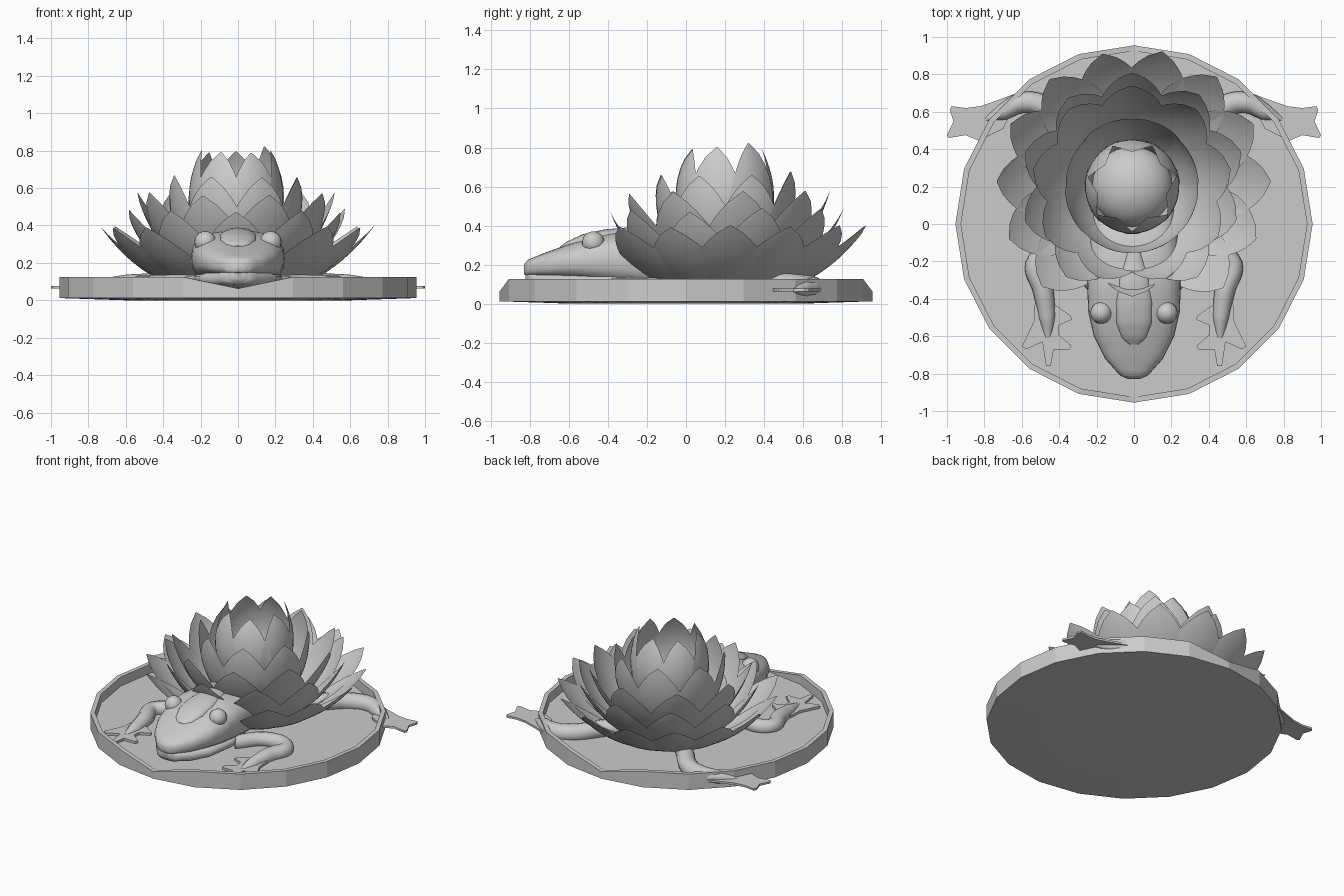
import bpy, bmesh, math, random
from mathutils import Vector

random.seed(4)
cube = bpy.data.objects.get("Cube")
if cube:
    bpy.data.objects.remove(cube)

grey = bpy.data.materials.new("stone grey")
grey.use_nodes = True
grey.diffuse_color = (0.6, 0.6, 0.6, 1)
grey.node_tree.nodes["Principled BSDF"].inputs["Base Color"].default_value = (0.6, 0.6, 0.6, 1)


def finish(bm, name, smooth=None):
    """Turn a bmesh into a named object, optionally smooth shaded."""
    bmesh.ops.recalc_face_normals(bm, faces=bm.faces)
    mesh = bpy.data.meshes.new(name)
    bm.to_mesh(mesh)
    bm.free()
    obj = bpy.data.objects.new(name, mesh)
    bpy.context.collection.objects.link(obj)
    mesh.materials.append(grey)
    if smooth:
        shade(obj, smooth)


def shade(obj, angle):
    bpy.ops.object.select_all(action='DESELECT')
    obj.select_set(True)
    bpy.context.view_layer.objects.active = obj
    bpy.ops.object.shade_smooth_by_angle(angle=math.radians(angle))


def skin(bm, rings):
    """Bridge closed rings of points with quads and cap both ends."""
    loops = [[bm.verts.new(p) for p in ring] for ring in rings]
    n = len(loops[0])
    for a, b in zip(loops, loops[1:]):
        for i in range(n):
            j = (i + 1) % n
            bm.faces.new((a[i], a[j], b[j], b[i]))
    bm.faces.new(loops[0])
    bm.faces.new(loops[-1])


def loft(name, stations, power=0.75, n=28):
    """Body shape along y from (y, half width, top, bottom) stations."""
    rings = []
    for a, b in zip(stations, stations[1:]):
        for k in range(3):
            f = k / 3
            rings.append([p + (q - p) * f for p, q in zip(a, b)])
    rings.append(stations[-1])
    pts = []
    for y, w, top, bot in rings:
        ring = []
        for i in range(n):
            c, s = math.cos(math.tau * i / n), math.sin(math.tau * i / n)
            ring.append((w * math.copysign(abs(c) ** power, c), y,
                         (top + bot) / 2 + (top - bot) / 2 * math.copysign(abs(s) ** power, s)))
        pts.append(ring)
    bm = bmesh.new()
    skin(bm, pts)
    finish(bm, name, 50)


# lily pad: twenty-sided tray whose rim dips at the front and back
SIDES = 20
bm = bmesh.new()
rings = []
for r, z in ((0.6, 0), (0.955, 0.012), (0.955, 0.125), (0.925, 0.125), (0.925, 0.06)):
    ring = []
    for i in range(SIDES):
        a = math.tau * i / SIDES
        dip = 0.062 if z > 0.1 and i in (5, 15) else 0
        ring.append((r * math.cos(a), r * math.sin(a), z - dip))
    rings.append(ring)
skin(bm, rings)
finish(bm, "lily_pad")


# lotus petals: broad cupped blades in rings around the flower centre
CENTRE = Vector((-0.01, 0.2, 0))


def petal(bm, angle, base, ctrl, tip, half, cup, rows=12, cols=8):
    out = Vector((math.cos(angle), math.sin(angle), 0))
    side = Vector((-out.y, out.x, 0))
    up = Vector((0, 0, 1))
    base, ctrl, tip = Vector(base), Vector(ctrl), Vector(tip)
    grid = []
    for i in range(rows + 1):
        t = i / rows
        p = base * (1 - t) ** 2 + ctrl * 2 * t * (1 - t) + tip * t * t
        d = ((ctrl - base) * (1 - t) + (tip - ctrl) * t).normalized()
        w = half * max(math.sin(math.pi * (0.18 + 0.82 * t ** 1.25)), 0.005) ** 0.7
        row = []
        for j in range(cols + 1):
            s = w * (2 * j / cols - 1)
            lift = cup * s * s
            row.append(bm.verts.new(CENTRE + out * (p.x - d.y * lift) + side * s
                                    + up * (p.y + d.x * lift)))
        grid.append(row)
    for i in range(rows):
        for j in range(cols):
            bm.faces.new((grid[i][j], grid[i][j + 1], grid[i + 1][j + 1], grid[i + 1][j]))


# name, count, first angle, sweep, base, control, tip, half width, cup
whorls = [
    ("bud_petals", 7, 90, 360, (0.13, 0.2), (0.34, 0.5), (0.19, 0.81), 0.145, 1.9),
    ("inner_petals", 8, 68, 360, (0.17, 0.12), (0.38, 0.34), (0.36, 0.67), 0.17, 1.4),
    ("middle_petals", 9, 90, 360, (0.2, 0.1), (0.44, 0.25), (0.53, 0.57), 0.18, 1.2),
    ("lower_petals", 10, 90, 360, (0.25, 0.08), (0.48, 0.18), (0.6, 0.48), 0.175, 1.1),
    ("outer_petals", 12, -48, 301, (0.28, 0.06), (0.54, 0.13), (0.73, 0.395), 0.18, 0.9),
]
for name, count, start, sweep, base, ctrl, tip, half, cup in whorls:
    bm = bmesh.new()
    for k in range(count):
        grow = random.uniform(0.97, 1.02)
        petal(bm, math.radians(start + sweep * k / count), base, ctrl,
              (tip[0] * grow, tip[1] * grow), half, cup)
    finish(bm, name, 60)

# rounded flower heart inside the bud
bm = bmesh.new()
bmesh.ops.create_uvsphere(bm, u_segments=24, v_segments=12, radius=0.22)
bmesh.ops.scale(bm, vec=(1, 1, 0.8), verts=bm.verts)
bmesh.ops.translate(bm, vec=CENTRE + Vector((0, 0, 0.32)), verts=bm.verts)
finish(bm, "flower_heart", 60)

# frog body, jaw and raised back
loft("frog_body", [(-0.83, 0.03, 0.2, 0.15), (-0.81, 0.075, 0.225, 0.14),
                   (-0.72, 0.155, 0.262, 0.13), (-0.6, 0.215, 0.305, 0.12),
                   (-0.47, 0.245, 0.345, 0.1), (-0.33, 0.25, 0.37, 0.08),
                   (-0.12, 0.24, 0.36, 0.06), (0.12, 0.22, 0.28, 0.06),
                   (0.35, 0.15, 0.18, 0.06), (0.5, 0.04, 0.11, 0.07)])
loft("frog_jaw", [(-0.822, 0.03, 0.16, 0.11), (-0.8, 0.08, 0.16, 0.085),
                  (-0.71, 0.15, 0.16, 0.065), (-0.6, 0.208, 0.16, 0.06),
                  (-0.4, 0.24, 0.16, 0.06), (-0.2, 0.2, 0.16, 0.06)])
loft("frog_back_ridge", [(-0.645, 0.03, 0.292, 0.26), (-0.61, 0.065, 0.318, 0.27),
                         (-0.53, 0.095, 0.355, 0.28), (-0.42, 0.1, 0.38, 0.29),
                         (-0.3, 0.085, 0.39, 0.3), (-0.15, 0.04, 0.375, 0.3)], power=0.9)


def limb(name, path):
    """Tapered smooth tube through (x, y, z, radius) points."""
    curve = bpy.data.curves.new(name, 'CURVE')
    curve.dimensions = '3D'
    curve.bevel_depth = 1
    curve.bevel_resolution = 4
    curve.use_fill_caps = True
    spline = curve.splines.new('BEZIER')
    spline.bezier_points.add(len(path) - 1)
    spline.resolution_u = 8
    for point, (x, y, z, r) in zip(spline.bezier_points, path):
        point.co = (x, y, z)
        point.radius = r
        point.handle_left_type = point.handle_right_type = 'AUTO'
    obj = bpy.data.objects.new(name, curve)
    bpy.context.collection.objects.link(obj)
    curve.materials.append(grey)
    bpy.ops.object.select_all(action='DESELECT')
    obj.select_set(True)
    bpy.context.view_layer.objects.active = obj
    bpy.ops.object.convert(target='MESH')
    shade(bpy.context.object, 50)


def web(name, outline, z, height):
    """Thin webbed hand or foot from an outline."""
    bm = bmesh.new()
    face = bm.faces.new([bm.verts.new((x, y, z)) for x, y in outline])
    new = bmesh.ops.extrude_face_region(bm, geom=[face])["geom"]
    top = [v for v in new if isinstance(v, bmesh.types.BMVert)]
    bmesh.ops.translate(bm, vec=(0, 0, height), verts=top)
    finish(bm, name, 40)


arm = [(0.2, -0.33, 0.085, 0.05), (0.36, -0.17, 0.085, 0.052), (0.52, -0.2, 0.08, 0.052),
       (0.485, -0.36, 0.075, 0.055), (0.465, -0.5, 0.065, 0.045), (0.46, -0.61, 0.06, 0.02)]
hand = [(0.53, -0.42), (0.535, -0.52), (0.6, -0.655), (0.575, -0.67), (0.49, -0.63),
        (0.47, -0.76), (0.445, -0.76), (0.43, -0.67), (0.345, -0.67), (0.335, -0.65),
        (0.405, -0.59), (0.4, -0.54), (0.33, -0.51), (0.34, -0.49), (0.41, -0.44)]
leg = [(0.12, 0.3, 0.1, 0.05), (0.3, 0.45, 0.1, 0.06), (0.47, 0.62, 0.085, 0.06),
       (0.59, 0.65, 0.08, 0.058), (0.7, 0.6, 0.075, 0.045), (0.79, 0.56, 0.068, 0.012)]
foot = [(0.6, 0.71), (0.72, 0.665), (0.82, 0.63), (0.9, 0.62), (0.975, 0.63), (0.985, 0.61),
        (0.965, 0.55), (1.0, 0.475), (0.99, 0.46), (0.9, 0.475), (0.83, 0.445), (0.7, 0.51)]

for side, m in (("left", 1), ("right", -1)):
    limb(side + "_arm", [(m * x, y, z, r) for x, y, z, r in arm])
    limb(side + "_hind_leg", [(m * x, y, z, r) for x, y, z, r in leg])
    web(side + "_hand", [(m * x, y) for x, y in hand], 0.055, 0.022)
    web(side + "_foot", [(m * x, y) for x, y in foot], 0.063, 0.014)
    # bulging eye
    bm = bmesh.new()
    bmesh.ops.create_uvsphere(bm, u_segments=20, v_segments=12, radius=0.058)
    bmesh.ops.translate(bm, vec=(m * 0.175, -0.475, 0.312), verts=bm.verts)
    finish(bm, side + "_eye", 60)
